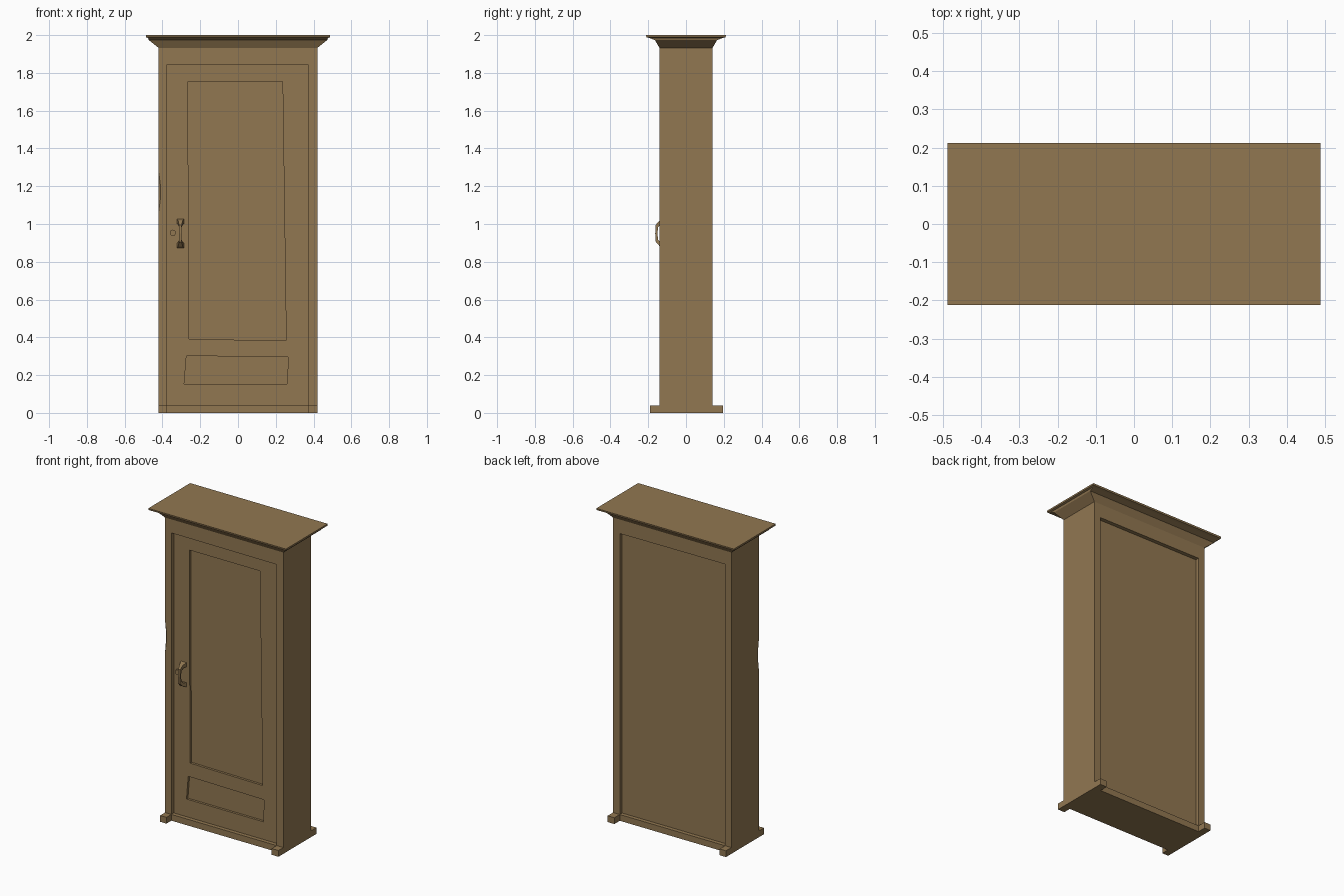
import bpy, bmesh

if "Cube" in bpy.data.objects:
    bpy.data.objects.remove(bpy.data.objects["Cube"])

wood = bpy.data.materials.new("brown_wood")
wood.diffuse_color = (0.285, 0.186, 0.083, 1)
wood.use_nodes = True
wood.node_tree.nodes["Principled BSDF"].inputs["Base Color"].default_value = wood.diffuse_color


def finish(name, bm):
    bmesh.ops.recalc_face_normals(bm, faces=bm.faces)
    me = bpy.data.meshes.new(name)
    bm.to_mesh(me)
    bm.free()
    ob = bpy.data.objects.new(name, me)
    bpy.context.collection.objects.link(ob)
    me.materials.append(wood)
    return ob


def loft(name, rings):
    """Skin a list of closed vertex rings and cap both ends."""
    bm = bmesh.new()
    vs = [[bm.verts.new(p) for p in r] for r in rings]
    n = len(vs[0])
    for a, b in zip(vs, vs[1:]):
        for i in range(n):
            j = (i + 1) % n
            bm.faces.new((a[i], a[j], b[j], b[i]))
    bm.faces.new(vs[0])
    bm.faces.new(vs[-1][::-1])
    return finish(name, bm)


def prism(name, outline, y0, y1):
    """Extrude an x-z outline along y."""
    return loft(name, [[(x, y, z) for x, z in outline] for y in (y0, y1)])


def box(name, x0, x1, y0, y1, z0, z1):
    return prism(name, [(x0, z0), (x1, z0), (x1, z1), (x0, z1)], y0, y1)


def cut(ob, cutter):
    cutter.hide_render = True
    m = ob.modifiers.new("cut", 'BOOLEAN')
    m.operation = 'DIFFERENCE'
    m.solver = 'EXACT'
    m.object = cutter
    bpy.context.view_layer.objects.active = ob
    bpy.ops.object.modifier_apply(modifier=m.name)
    bpy.data.objects.remove(cutter, do_unlink=True)


# Door frame: two posts and a header in one piece
frame = prism("door_frame", [
    (-0.42, 0), (-0.375, 0), (-0.375, 1.845), (0.372, 1.842), (0.372, 0),
    (0.42, 0), (0.42, 1.935), (-0.42, 1.935)], -0.14, 0.14)

# Small chip worn out of the front left edge
chip = loft("chip_cutter", [
    [(-0.42 + sx * r, -0.14 + sy * r, z) for sx, sy in ((-1, 0), (0, -1), (1, 0), (0, 1))]
    for z, r in ((1.07, 0.001), (1.14, 0.01), (1.2, 0.01), (1.27, 0.001))])
cut(frame, chip)

# Sill between the posts, and feet in front and behind
box("sill", -0.375, 0.372, -0.14, 0.14, 0, 0.04)
for side, x0, x1 in (("left", -0.42, -0.375), ("right", 0.372, 0.42)):
    box("front_foot_" + side, x0, x1, -0.19, -0.14, 0, 0.04)
    box("back_foot_" + side, x0, x1, 0.14, 0.195, 0, 0.04)

# Door with two sunken, slightly crooked front panels and a plain back
door = box("door", -0.375, 0.372, -0.115, 0.115, 0.035, 1.845)
panels = (
    [(-0.26, 0.39), (0.255, 0.384), (0.236, 1.755), (-0.265, 1.755)],
    [(-0.285, 0.153), (0.26, 0.153), (0.266, 0.295), (-0.273, 0.302)],
)
for p in panels:
    cut(door, prism("panel_cutter", p, -0.2, -0.1))

# Flaring cornice
loft("cornice", [
    [(-x, -y, z), (x, -y, z), (x, y, z), (-x, y, z)] for x, y, z in (
        (0.42, 0.14, 1.932), (0.472, 0.165, 1.974), (0.476, 0.195, 1.985),
        (0.488, 0.21, 1.989), (0.488, 0.212, 2.0))])

# Bow handle: (y, z, half width, thickness offset in y, in z)
path = [(-0.112, 1.015, 0.02, 0, 0.014), (-0.136, 1.008, 0.012, 0.003, 0.010),
        (-0.154, 0.99, 0.007, 0.006, 0.006), (-0.157, 0.95, 0.007, 0.006, 0),
        (-0.154, 0.91, 0.007, 0.006, -0.006), (-0.136, 0.892, 0.012, 0.003, -0.010),
        (-0.112, 0.885, 0.02, 0, -0.014)]
loft("handle", [
    [(-0.305 - w, y - dy, z + dz), (-0.305 + w, y - dy, z + dz),
     (-0.305 + w, y + dy, z - dz), (-0.305 - w, y + dy, z - dz)]
    for y, z, w, dy, dz in path])

# Round lock beside the handle
bm = bmesh.new()
bmesh.ops.create_cone(bm, cap_ends=True, segments=10, radius1=0.017, radius2=0.017, depth=0.016)
for v in bm.verts:
    x, y, z = v.co
    v.co = (x - 0.345, z - 0.117, y + 0.953)
finish("lock", bm)
